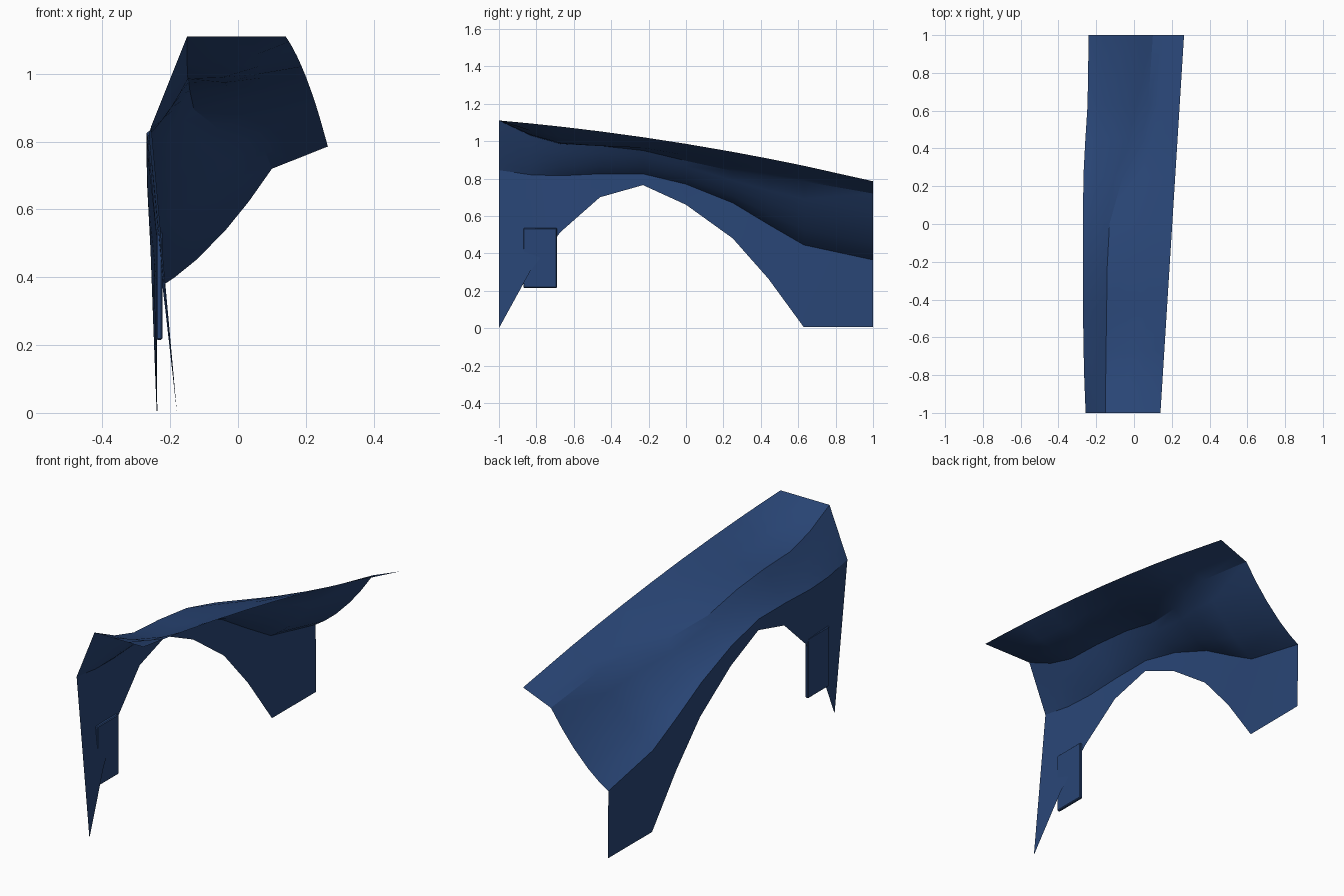
import bpy, bmesh
from mathutils import Vector

if "Cube" in bpy.data.objects:
    bpy.data.objects.remove(bpy.data.objects["Cube"])

paint = bpy.data.materials.new("blue_paint")
paint.diffuse_color = (0.022, 0.06, 0.18, 1)
paint.use_nodes = True
paint.node_tree.nodes["Principled BSDF"].inputs["Base Color"].default_value = paint.diffuse_color

# Stations along the panel: y, hem (x, z), side crease (x, z), crest (x, z), crown sag, shoulder sag
stations = [
    (-1.00, (-.18, 0), (-.256, .845), (-.15, 1.11), 0, 0),
    (-.83, (-.215, .31), (-.263, .82), (-.15, 1.03), .02, .01),
    (-.67, (-.24, .515), (-.267, .815), (-.148, .985), .03, .015),
    (-.46, (-.26, .70), (-.27, .825), (-.145, .975), .03, .015),
    (-.23, (-.268, .765), (-.27, .825), (-.142, .95), .01, .01),
    (0.00, (-.265, .66), (-.27, .77), (-.13, .895), 0, .01),
    (.25, (-.258, .48), (-.268, .67), (-.06, .84), 0, .025),
    (.44, (-.25, .265), (-.258, .555), (.03, .81), 0, .035),
    (.63, (-.24, .005), (-.246, .445), (.075, .785), 0, .04),
    (1.00, (-.238, .005), (-.24, .365), (.10, .72), 0, .04),
]


def section(y, hem, crease, crest, crown_sag, shoulder_sag):
    inner = Vector((.2025 + .0625 * y, .948 - .1625 * y + .0375 * (1 - y * y)))
    hem, crease, crest = Vector(hem), Vector(crease), Vector(crest)
    pts = [hem, crease]
    for t in (.15, .35, .6, .8):          # shoulder
        p = crease.lerp(crest, t)
        p.y -= shoulder_sag * 4 * t * (1 - t)
        pts.append(p)
    pts.append(crest)
    for t in (.33, .67):                  # crown
        p = crest.lerp(inner, t)
        p.y -= crown_sag * 4 * t * (1 - t)
        pts.append(p)
    pts.append(inner)
    return [(p.x, y, p.y) for p in pts]


# Wing panel: one open sheet lofted through the sections
bm = bmesh.new()
rows = [[bm.verts.new(c) for c in section(*s)] for s in stations]
for a, b in zip(rows, rows[1:]):
    for i in range(len(a) - 1):
        bm.faces.new((a[i], a[i + 1], b[i + 1], b[i]))
bm.normal_update()
if sum(f.normal.z for f in bm.faces) < 0:
    bmesh.ops.reverse_faces(bm, faces=bm.faces[:])
mesh = bpy.data.meshes.new("wing_panel")
bm.to_mesh(mesh)
bm.free()
panel = bpy.data.objects.new("wing_panel", mesh)
bpy.context.collection.objects.link(panel)
panel.data.materials.append(paint)
bpy.context.view_layer.objects.active = panel
panel.select_set(True)
bpy.ops.object.shade_smooth_by_angle(angle=.5)

# Mounting plate behind the wheel arch
bpy.ops.mesh.primitive_cube_add(size=1, location=(-.232, -.78, .375))
plate = bpy.context.object
plate.name = "mounting_plate"
plate.scale = (.018, .18, .32)
bpy.ops.object.transform_apply(location=False, rotation=False, scale=True)
bevel = plate.modifiers.new("soft_edges", "BEVEL")
bevel.width, bevel.segments = .004, 1
plate.data.materials.append(paint)
